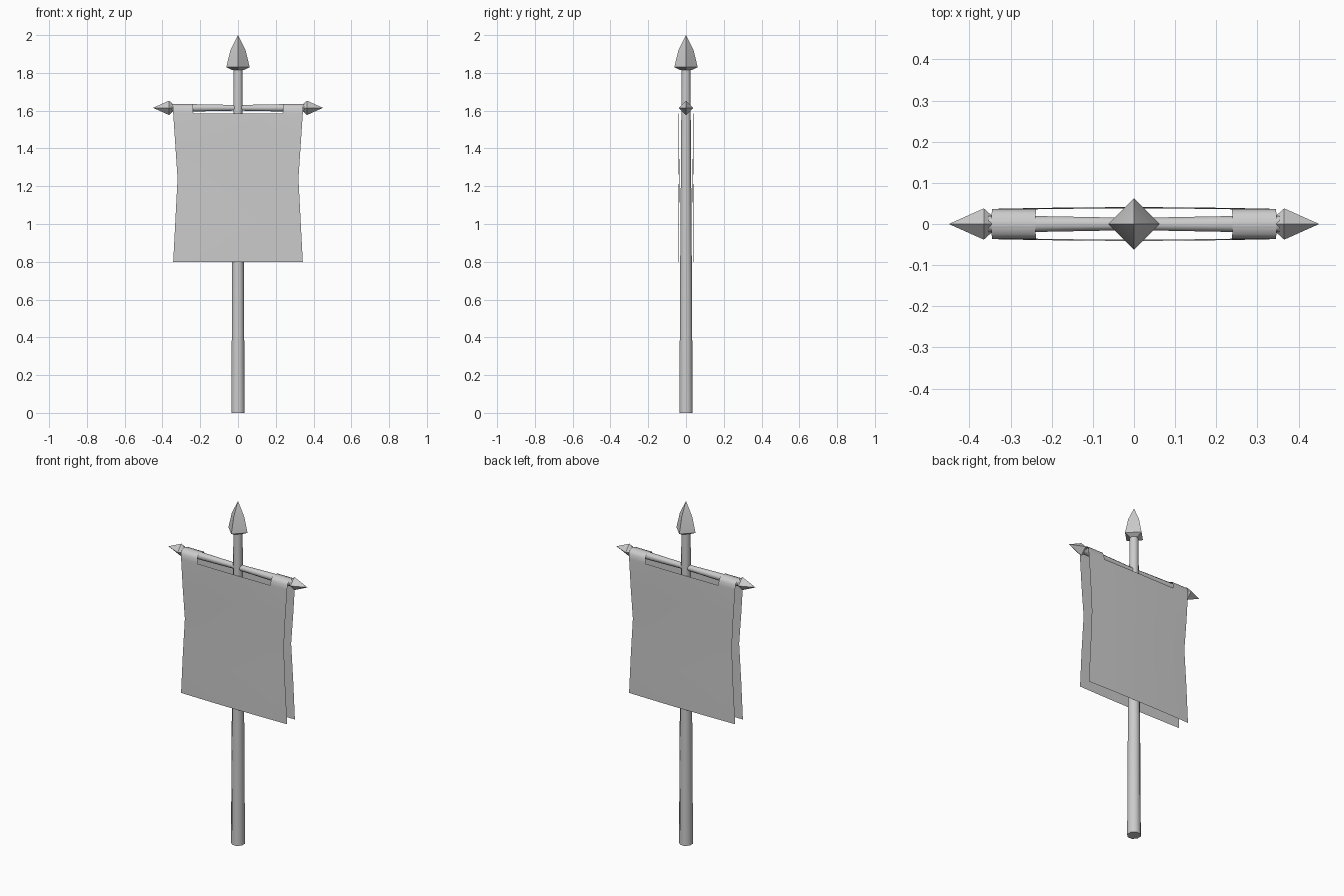
import bpy, bmesh, math
from mathutils import Matrix

cube = bpy.data.objects.get("Cube")
if cube:
    bpy.data.objects.remove(cube, do_unlink=True)

grey = bpy.data.materials.new("plain_grey")
grey.use_nodes = True
grey.diffuse_color = (0.6, 0.6, 0.6, 1)
grey.node_tree.nodes["Principled BSDF"].inputs["Base Color"].default_value = (0.6, 0.6, 0.6, 1)


def finish(name, bm, angle):
    bmesh.ops.recalc_face_normals(bm, faces=bm.faces)
    mesh = bpy.data.meshes.new(name)
    bm.to_mesh(mesh)
    bm.free()
    mesh.materials.append(grey)
    obj = bpy.data.objects.new(name, mesh)
    bpy.context.collection.objects.link(obj)
    bpy.ops.object.select_all(action="DESELECT")
    obj.select_set(True)
    bpy.context.view_layer.objects.active = obj
    bpy.ops.object.shade_smooth_by_angle(angle=math.radians(angle))
    return obj


def turned(name, profile, sides, matrix=Matrix(), phase=0.0, angle=50):
    """Lathe (radius, height) pairs around z, cap the ends, then place."""
    bm = bmesh.new()
    rings = []
    for r, h in profile:
        turns = [phase + math.tau * i / sides for i in range(sides)]
        rings.append([bm.verts.new((r * math.cos(a), r * math.sin(a), h)) for a in turns])
    for low, high in zip(rings, rings[1:]):
        for i in range(sides):
            j = (i + 1) % sides
            bm.faces.new((low[i], low[j], high[j], high[i]))
    bm.faces.new(rings[0])
    bm.faces.new(rings[-1])
    bmesh.ops.remove_doubles(bm, verts=bm.verts, dist=0.0001)
    bm.transform(matrix)
    return finish(name, bm, angle)


# Pole and spearhead
turned("pole", [(0.038, 0), (0.034, 0.7), (0.025, 1.83)], 8, phase=math.pi / 8)
turned("spearhead", [(0.03, 1.815), (0.062, 1.83), (0.04, 1.92), (0, 2.0)], 4, angle=30)

# Crossbar, thinner at the middle, with a pointed finial at each end
BAR_Z = 1.615
to_x = Matrix.Translation((0, 0, BAR_Z)) @ Matrix.Rotation(math.pi / 2, 4, "Y")
turned("crossbar", [(0.021, -0.36), (0.021, -0.24), (0.016, 0), (0.021, 0.24), (0.021, 0.36)],
       8, to_x, math.pi / 8)
for side, name in ((1, "left_finial"), (-1, "right_finial")):
    turn = Matrix.Rotation(0 if side > 0 else math.pi, 4, "Z")
    turned(name, [(0.02, 0.345), (0.038, 0.365), (0, 0.45)], 4, turn @ to_x, angle=30)

# Banner: front and back sheets joined over the bar by two corner loops
half = [(-0.036, 0.8), (-0.037, 1.02), (-0.034, 1.24), (-0.037, 1.42),
        (-0.036, 1.585), (-0.036, 1.612), (-0.025, 1.63)]
path = half + [(0, 1.636)] + [(-y, z) for y, z in reversed(half)]
columns = [-1, -0.69, -0.35, 0, 0.35, 0.69, 1]


def half_width(z):
    return 0.32 + (0.026 * (z - 1.24) / 0.39 if z > 1.24 else 0.023 * (1.24 - z) / 0.44)


bm = bmesh.new()
grid = []
for y, z in path:
    bulge = 0.004 if z < 1.59 else 0
    row = []
    for u in columns:
        offset = math.copysign(bulge * (1 - u * u), y)
        row.append(bm.verts.new((u * half_width(z), y + offset, z)))
    grid.append(row)
for k, (a, b) in enumerate(zip(grid, grid[1:])):
    wraps = max(path[k][1], path[k + 1][1]) > 1.59
    for i in range(len(columns) - 1):
        if not wraps or i in (0, len(columns) - 2):
            bm.faces.new((a[i], a[i + 1], b[i + 1], b[i]))
bmesh.ops.delete(bm, geom=[v for v in bm.verts if not v.link_faces], context="VERTS")
finish("banner", bm, 60)
